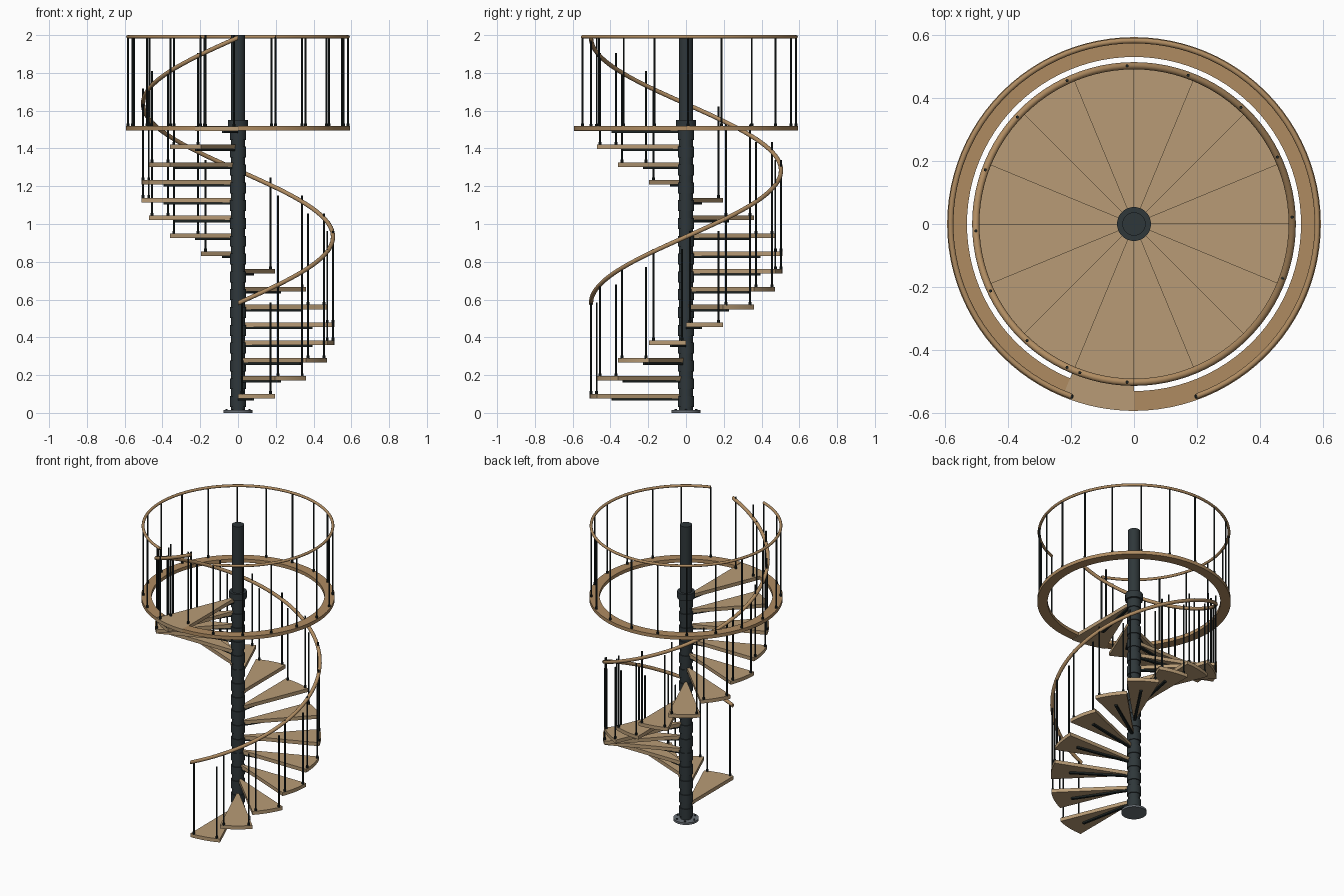
import bpy, bmesh
from math import sin, cos, pi, radians
from mathutils import Matrix

if "Cube" in bpy.data.objects:
    bpy.data.objects.remove(bpy.data.objects["Cube"])

STEPS = 16
STEP_A = 22.5
RISE = 0.0943
FIRST_TOP = 0.101
START = -90.0


def material(name, rgb):
    m = bpy.data.materials.new(name)
    m.diffuse_color = (*rgb, 1)
    m.use_nodes = True
    m.node_tree.nodes["Principled BSDF"].inputs["Base Color"].default_value = m.diffuse_color
    return m


WOOD = material("wood", (0.43, 0.26, 0.12))
TREAD = material("tread_wood", (0.48, 0.33, 0.18))
STEEL = material("dark_steel", (0.028, 0.038, 0.042))
BLACK = material("black_steel", (0.012, 0.018, 0.018))
GREY = material("grey_steel", (0.14, 0.16, 0.18))


def finish(bm, name, mat, smooth=True):
    bmesh.ops.recalc_face_normals(bm, faces=bm.faces[:])
    me = bpy.data.meshes.new(name)
    bm.to_mesh(me)
    bm.free()
    me.materials.append(mat)
    ob = bpy.data.objects.new(name, me)
    bpy.context.collection.objects.link(ob)
    if smooth:
        bpy.ops.object.select_all(action='DESELECT')
        ob.select_set(True)
        bpy.context.view_layer.objects.active = ob
        bpy.ops.object.shade_smooth_by_angle(angle=radians(35))
    return ob


def arc_sweep(name, section, a0, a1, mat, segs, climb=0.0):
    """Sweep a closed (radius, z) section round the z axis, climbing on the way."""
    bm = bmesh.new()
    rings = []
    for i in range(segs + 1):
        t = i / segs
        a = radians(a0 + (a1 - a0) * t)
        rings.append([bm.verts.new((r * cos(a), r * sin(a), z + climb * t)) for r, z in section])
    n = len(section)
    for p, q in zip(rings, rings[1:]):
        for j in range(n):
            bm.faces.new((p[j], p[(j + 1) % n], q[(j + 1) % n], q[j]))
    bm.faces.new(rings[0])
    bm.faces.new(rings[-1])
    return finish(bm, name, mat)


def box_section(r0, r1, z0, z1):
    return [(r0, z0), (r1, z0), (r1, z1), (r0, z1)]


def round_section(r, z, rad, stretch=1.0, n=12):
    return [(r + rad * cos(2 * pi * k / n), z + stretch * rad * sin(2 * pi * k / n)) for k in range(n)]


def cyl(bm, x, y, z0, z1, r, n=10):
    bmesh.ops.create_cone(bm, cap_ends=True, segments=n, radius1=r, radius2=r, depth=z1 - z0,
                          matrix=Matrix.Translation((x, y, (z0 + z1) / 2)))


def baluster(bm, angle, radius, z0, z1):
    x, y = radius * cos(radians(angle)), radius * sin(radians(angle))
    cyl(bm, x, y, z0 - 0.003, z1, 0.005, 8)
    cyl(bm, x, y, z0 - 0.003, z0 + 0.014, 0.008, 10)


# Base flange with bolts
bm = bmesh.new()
cyl(bm, 0, 0, 0, 0.014, 0.078, 40)
finish(bm, "base_flange", GREY)
bm = bmesh.new()
for k in range(6):
    a = 2 * pi * k / 6
    cyl(bm, 0.062 * cos(a), 0.062 * sin(a), 0.012, 0.021, 0.006, 6)
finish(bm, "base_bolts", STEEL, False)

# Centre pole, sleeves under each tread, top hub
bm = bmesh.new()
cyl(bm, 0, 0, 0.005, 2.0, 0.037, 32)
finish(bm, "centre_pole", STEEL)
bm = bmesh.new()
for k in range(STEPS):
    top = FIRST_TOP + RISE * k
    cyl(bm, 0, 0, top - 0.07, top - 0.012, 0.043, 32)
finish(bm, "pole_collars", STEEL)
bm = bmesh.new()
cyl(bm, 0, 0, 1.505, 1.55, 0.054, 32)
finish(bm, "top_hub", STEEL)

# Treads, their support bars and balusters; the last tread is the landing
bars, posts = bmesh.new(), bmesh.new()
for k in range(STEPS):
    top = FIRST_TOP + RISE * k
    a0 = START + STEP_A * k
    last = k == STEPS - 1
    arc_sweep("landing" if last else f"tread_{k + 1:02d}",
              box_section(0.02, 0.594 if last else 0.51, top - 0.024, top),
              a0, a0 + STEP_A, TREAD, 8)
    mid = radians(a0 + STEP_A / 2)
    bmesh.ops.create_cube(bars, size=1, matrix=Matrix.Rotation(mid, 4, 'Z')
                          @ Matrix.Translation((0.215, 0, top - 0.029))
                          @ Matrix.Diagonal((0.37, 0.016, 0.012, 1)))
    for a in (a0 + 2.5, a0 + STEP_A - 2.5):
        baluster(posts, a, 0.503, top, top + 0.484)
finish(bars, "tread_support_bars", BLACK, False)
finish(posts, "stair_balusters", BLACK)

# Spiral handrail
arc_sweep("spiral_handrail", round_section(0.503, 0.581, 0.0115, 1.09), START, START + 360,
          WOOD, 96, climb=1.406)

# Upper ring floor, its railing and balusters
arc_sweep("upper_ring", box_section(0.531, 0.594, 1.495, 1.518), -90, 247.5, WOOD, 90)
arc_sweep("upper_handrail", round_section(0.583, 1.991, 0.009), -70, 250, WOOD, 90)
bm = bmesh.new()
for k in range(19):
    baluster(bm, -70 + 320 * k / 18, 0.583, 1.518, 1.99)
finish(bm, "upper_balusters", BLACK)
